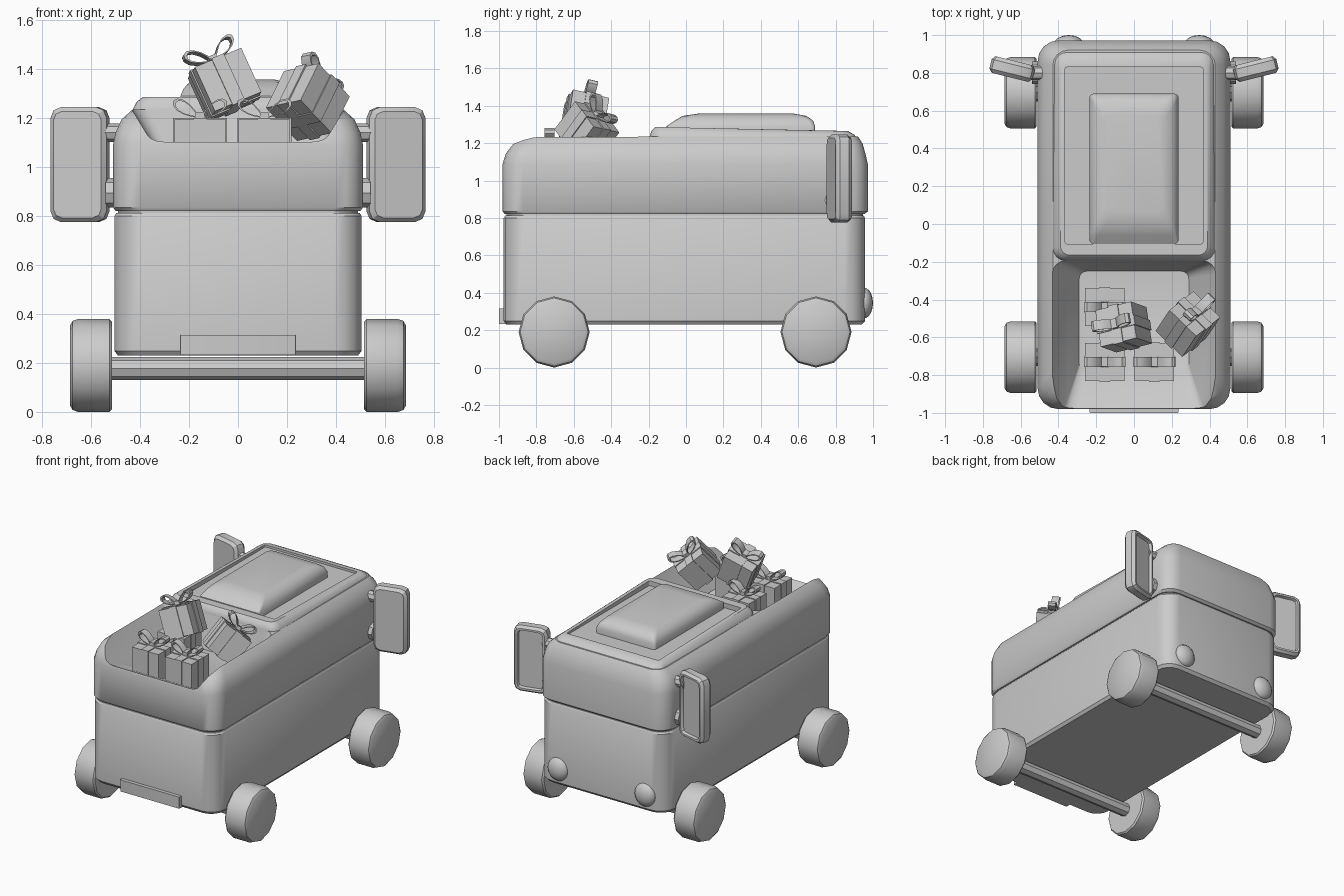
import bpy, bmesh, math
from mathutils import Matrix, Euler, Vector

if "Cube" in bpy.data.objects:
    bpy.data.objects.remove(bpy.data.objects["Cube"])


def ring(hx, y0, y1, r, z, n=4):
    """Rounded rectangle outline at height z."""
    pts = []
    for cx, cy, a0 in ((hx - r, y1 - r, 0), (-hx + r, y1 - r, 90),
                       (-hx + r, y0 + r, 180), (hx - r, y0 + r, 270)):
        for i in range(n + 1):
            a = math.radians(a0 + 90 * i / n)
            pts.append((cx + r * math.cos(a), cy + r * math.sin(a), z))
    return pts


def finish(bm, name, mat=None, angle=35):
    bmesh.ops.recalc_face_normals(bm, faces=bm.faces)
    me = bpy.data.meshes.new(name)
    bm.to_mesh(me)
    bm.free()
    ob = bpy.data.objects.new(name, me)
    bpy.context.collection.objects.link(ob)
    if mat:
        me.transform(mat)
    smooth(ob, angle)
    return ob


def smooth(ob, angle=35):
    bpy.ops.object.select_all(action='DESELECT')
    ob.select_set(True)
    bpy.context.view_layer.objects.active = ob
    bpy.ops.object.shade_smooth_by_angle(angle=math.radians(angle))


def loft(name, rings, mat=None, angle=35):
    """Skin a stack of rings and cap both ends."""
    bm = bmesh.new()
    vs = [[bm.verts.new(p) for p in r] for r in rings]
    n = len(vs[0])
    for a, b in zip(vs, vs[1:]):
        for i in range(n):
            bm.faces.new((a[i], a[(i + 1) % n], b[(i + 1) % n], b[i]))
    bm.faces.new(vs[0])
    bm.faces.new(vs[-1])
    return finish(bm, name, mat, angle)


def cut(ob, cutter):
    m = ob.modifiers.new("cut", 'BOOLEAN')
    m.operation, m.solver, m.object = 'DIFFERENCE', 'EXACT', cutter
    cutter.hide_render = True
    bpy.context.view_layer.objects.active = ob
    bpy.ops.object.modifier_apply(modifier=m.name)
    bpy.data.objects.remove(cutter)
    smooth(ob)


def cylinder_x(name, x0, x1, y, z, rings, sides):
    """Lathe along x; rings are (fraction along x, radius)."""
    return loft(name, [[(x0 + (x1 - x0) * f,
                         y + r * math.sin(2 * math.pi * i / sides),
                         z + r * math.cos(2 * math.pi * i / sides))
                        for i in range(sides)] for f, r in rings], angle=40)


# Body: lower tub, groove core, upper shell with shoulders
loft("lower_body", [ring(.49, -.96, .94, .1, .23), ring(.505, -.975, .958, .11, .25),
                    ring(.505, -.975, .958, .11, .80), ring(.497, -.967, .95, .105, .812)])
loft("groove_core", [ring(.49, -.96, .945, .1, .78), ring(.49, -.96, .945, .1, .86)])
upper = loft("upper_body", [ring(.5, -.97, .955, .11, .82), ring(.51, -.98, .972, .11, .835),
                            ring(.51, -.98, .972, .11, 1.09), ring(.5, -.965, .96, .11, 1.14),
                            ring(.475, -.93, .945, .1, 1.195), ring(.43, -.86, .92, .08, 1.235)])
# Open cargo bed with sloping walls
cut(upper, loft("bed_cutter", [ring(.29, -.78, -.25, .04, 1.0), ring(.351, -.97, -.224, .05, 1.1),
                               ring(.473, -1.35, -.18, .08, 1.3)]))

# Roof platform, tapering down towards the far end, with a recessed panel
roof_rings = [ring(.435, -.195, .93, .07, 1.2), ring(.43, -.195, .925, .07, 1.235),
              ring(.415, -.185, .90, .06, 1.265), ring(.39, -.165, .865, .05, 1.285)]
roof = loft("roof", [[(x, y, z - (.02 if y > .5 and z > 1.23 else 0)) for x, y, z in r]
                     for r in roof_rings])
cut(roof, loft("panel_cutter", [ring(.365, -.105, .83, .01, 1.25), ring(.365, -.105, .83, .01, 1.4)]))
# Domed hatch
loft("roof_hatch", [ring(.235, -.105, .69, .02, 1.24), ring(.235, -.105, .69, .02, 1.29),
                    ring(.222, -.06, .68, .03, 1.32), ring(.2, -.02, .645, .04, 1.345),
                    ring(.15, .06, .58, .04, 1.357)], angle=50)

# Bumper plate
loft("front_plate", [ring(.235, -1.0, -.95, .004, .232), ring(.235, -1.0, -.95, .004, .315)])

# Wheels and axles
for y, tag in ((-.705, "front"), (.695, "rear")):
    cylinder_x(tag + "_axle", -.55, .55, y, .178, [(0, .047), (1, .047)], 8)
    for s, side in ((1, "right"), (-1, "left")):
        cylinder_x(f"{tag}_{side}_wheel", s * .515, s * .685, y, .19,
                   [(0, .18), (.06, .19), (.8, .19), (.94, .182), (1, .165)], 12)

for s, side in ((1, "right"), (-1, "left")):
    # Tall side mirrors with an inset face on the far side
    mat = (Matrix.Translation((s * .645, .82, 1.01)) @ Euler((0, 0, s * math.radians(14))).to_matrix().to_4x4()
           @ Matrix.Rotation(math.radians(-90), 4, 'X'))
    loft(side + "_mirror", [ring(.118 - d, -.235 + d, .235 - d, r, z, 2) for d, r, z in
                            ((.018, .035, -.045), (0, .045, -.025), (0, .045, .025), (.015, .035, .045),
                             (.028, .03, .045), (.034, .025, .025))], mat, 30)
    for z, r in ((1.14, .037), (.895, .06)):
        cylinder_x(side + "_mirror_arm", s * .46, s * (.56 if z > 1 else .54), .8, z, [(0, r), (1, r)], 8)
    # Round lamps on the far end
    bm = bmesh.new()
    bmesh.ops.create_uvsphere(bm, u_segments=16, v_segments=10, radius=1)
    finish(bm, side + "_lamp", Matrix.Translation((s * .345, .95, .345)) @ Matrix.Diagonal((.08, .05, .083, 1)), 60)


def box(bm, size, mat=Matrix()):
    bmesh.ops.create_cube(bm, size=1, matrix=mat @ Matrix.Diagonal((*size, 1)))


def gift(loc, rot):
    """Wrapped box with crossed ribbon and two bow loops."""
    mat = Matrix.Translation(loc) @ Euler([math.radians(a) for a in rot]).to_matrix().to_4x4()
    bm = bmesh.new()
    box(bm, (.21, .2, .2))
    finish(bm, "gift_box", mat)
    bm = bmesh.new()
    box(bm, (.055, .212, .212))
    box(bm, (.222, .055, .212))
    box(bm, (.035, .05, .03), Matrix.Translation((0, 0, .115)))
    for s in (-1, 1):
        # Teardrop ribbon loop, outer and inner outline
        rows = []
        for k in (1, .8):
            pts = []
            for i in range(12):
                t = 2 * math.pi * i / 12
                u, v = .065 * (1 - k * math.cos(t)), .034 * k * math.sin(t) * math.sin(t / 2)
                c, d = math.cos(math.radians(33)), math.sin(math.radians(33))
                pts.append((s * (u * c - v * d), .105 + u * d + v * c))
            rows += [[bm.verts.new((x, y, z)) for x, z in pts] for y in ((-.026, .026) if k == 1 else (.026, -.026))]
        for a, b in zip(rows, rows[1:] + rows[:1]):
            for i in range(12):
                bm.faces.new((a[i], a[(i + 1) % 12], b[(i + 1) % 12], b[i]))
    finish(bm, "gift_ribbon", mat)


# Pile of gifts in the bed
gift((-.155, -.73, 1.095), (0, 0, 0))
gift((.108, -.73, 1.095), (0, 0, 0))
gift((-.155, -.44, 1.095), (0, 0, 0))
gift((-.055, -.545, 1.335), (-14, -22, 14))
gift((.285, -.53, 1.265), (-12, 40, 38))
